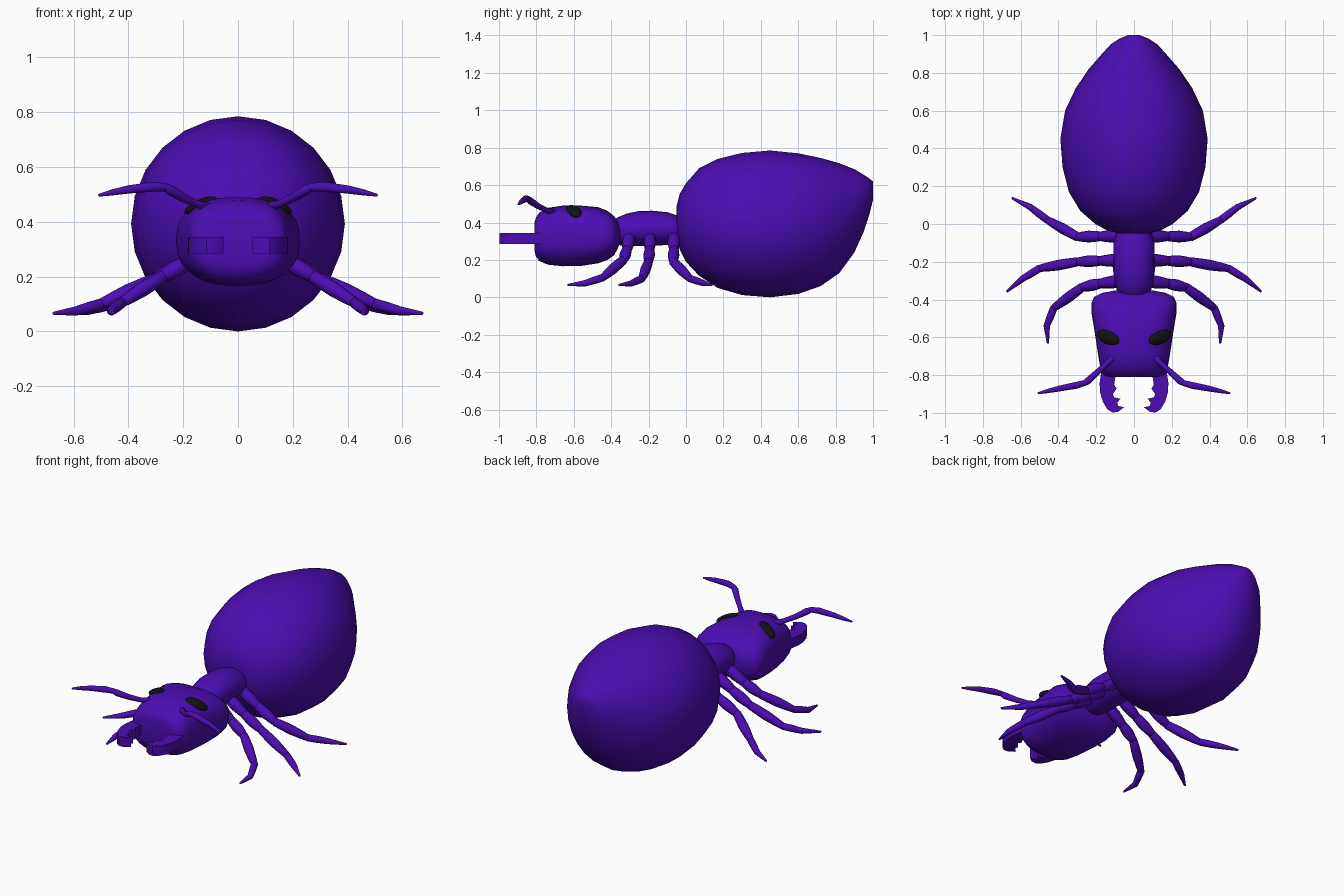
import bpy, bmesh, math
from mathutils import Vector, Matrix

if "Cube" in bpy.data.objects:
    bpy.data.objects.remove(bpy.data.objects["Cube"])


def material(name, color):
    m = bpy.data.materials.new(name)
    m.diffuse_color = color
    m.use_nodes = True
    m.node_tree.nodes["Principled BSDF"].inputs["Base Color"].default_value = m.diffuse_color
    return m


PURPLE = material("purple", (0.07, 0.004, 0.45, 1))
BLACK = material("black", (0.006, 0.006, 0.006, 1))


def finish(name, bm, mat=PURPLE, angle=50):
    bmesh.ops.recalc_face_normals(bm, faces=bm.faces[:])
    me = bpy.data.meshes.new(name)
    bm.to_mesh(me)
    bm.free()
    ob = bpy.data.objects.new(name, me)
    bpy.context.collection.objects.link(ob)
    me.materials.append(mat)
    bpy.ops.object.select_all(action='DESELECT')
    bpy.context.view_layer.objects.active = ob
    ob.select_set(True)
    bpy.ops.object.shade_smooth_by_angle(angle=math.radians(angle))
    return ob


def bridge(bm, rings):
    loops = [[bm.verts.new(p) for p in r] for r in rings]
    n = len(loops[0])
    for a, b in zip(loops, loops[1:]):
        for i in range(n):
            j = (i + 1) % n
            bm.faces.new((a[i], a[j], b[j], b[i]))
    bm.faces.new(loops[0])
    bm.faces.new(loops[-1])


def body(name, rows, sides=24, power=2.0):
    """Rows of (y, bottom z, top z, half width), superellipse sections."""
    rings = []
    for y, lo, hi, w in rows:
        ring = []
        for i in range(sides):
            t = 2 * math.pi * i / sides
            c, s = math.cos(t), math.sin(t)
            x = math.copysign(abs(c) ** (2 / power), c) * w
            z = math.copysign(abs(s) ** (2 / power), s) * (hi - lo) / 2
            ring.append((x, y, (lo + hi) / 2 + z))
        rings.append(ring)
    bm = bmesh.new()
    bridge(bm, rings)
    return finish(name, bm)


def limb(bm, pts, sides=12):
    """Round tube through (x, y, z, radius) points with rounded ends."""
    P = [Vector(p[:3]) for p in pts]
    R = [p[3] for p in pts]
    d0, d1 = (P[1] - P[0]).normalized(), (P[-1] - P[-2]).normalized()
    P = [P[0] - d0 * R[0] * .6, P[0] - d0 * R[0] * .4] + P + [P[-1] + d1 * R[-1] * .4, P[-1] + d1 * R[-1] * .6]
    R = [R[0] * .3, R[0] * .75] + R + [R[-1] * .75, R[-1] * .3]
    rings = []
    for i, p in enumerate(P):
        d = (P[min(i + 1, len(P) - 1)] - P[max(i - 1, 0)]).normalized()
        u = d.cross(Vector((0, 0, 1))).normalized()
        v = d.cross(u)
        rings.append([p + (u * math.cos(2 * math.pi * k / sides) + v * math.sin(2 * math.pi * k / sides)) * R[i]
                      for k in range(sides)])
    bridge(bm, rings)


def spindle(a, b, r0, rm, r1):
    """Segment that swells in the middle."""
    a, b = Vector(a), Vector(b)
    return [(*a.lerp(b, t), r) for t, r in ((0, r0), (.25, (r0 + rm * 2) / 3), (.5, rm), (.8, (rm + r1) / 2), (1, r1))]


# Abdomen, thorax and head
body("abdomen", [
    (-.05, .33, .49, .08), (-.035, .26, .55, .14), (0, .19, .61, .205), (.07, .115, .69, .285),
    (.17, .05, .74, .345), (.3, .012, .772, .378), (.45, .0, .785, .39), (.6, .018, .77, .365),
    (.72, .06, .745, .308), (.82, .13, .717, .24), (.9, .24, .685, .17), (.95, .35, .655, .125),
    (.98, .44, .635, .08), (1.0, .52, .62, .03)], 24)
body("thorax", [
    (-.4, .3, .39, .06), (-.37, .28, .425, .085), (-.32, .275, .447, .1), (-.25, .275, .462, .11),
    (-.18, .275, .463, .11), (-.1, .28, .455, .108), (-.04, .29, .435, .09), (.02, .32, .41, .06)], 20)
body("head", [
    (-.81, .25, .4, .12), (-.803, .22, .425, .155), (-.785, .195, .452, .173), (-.74, .175, .478, .182),
    (-.66, .166, .49, .195), (-.56, .168, .49, .21), (-.47, .182, .482, .225), (-.42, .2, .462, .226),
    (-.385, .225, .435, .21), (-.365, .26, .405, .17), (-.352, .3, .37, .1)], 28, 2.7)

LEGS = {
    "front": [(.05, -.30, .335), (.18, -.315, .255), (.275, -.335, .2), (.425, -.445, .105),
              (.462, -.54, .075), (.456, -.63, .066)],
    "middle": [(.05, -.19, .335), (.18, -.195, .255), (.3, -.2, .19), (.5, -.235, .1),
               (.59, -.29, .075), (.672, -.357, .066)],
    "back": [(.05, -.065, .335), (.18, -.065, .255), (.3, -.068, .19), (.46, .022, .1),
             (.55, .09, .077), (.645, .137, .066)],
}

for s, side in ((1, "right"), (-1, "left")):
    def flip(pts):
        return [(p[0] * s, *p[1:]) for p in pts]

    # Legs: hip, thigh, shin and curved foot
    for name, (a, b, c, d, e, f) in LEGS.items():
        bm = bmesh.new()
        limb(bm, flip(spindle(a, b, .026, .034, .025)))
        limb(bm, flip(spindle(b, c, .026, .031, .022)))
        limb(bm, flip(spindle(c, d, .024, .028, .019)))
        limb(bm, flip([(*d, .02), (*Vector(d).lerp(Vector(e), .5), .02), (*e, .017), (*f, .006)]))
        finish(f"{name}_leg_{side}", bm)

    # Antenna: stalk and whip
    bm = bmesh.new()
    limb(bm, flip([(.115, -.71, .455, .018), (.15, -.745, .465, .014), (.2, -.79, .487, .016),
                   (.245, -.832, .515, .019), (.268, -.845, .528, .014)]))
    limb(bm, flip([(.262, -.842, .526, .015), (.31, -.855, .528, .018), (.4, -.872, .518, .015),
                   (.46, -.885, .507, .011), (.507, -.896, .497, .005)]))
    finish(f"antenna_{side}", bm)

    # Flat toothed mandible
    outline = [(.09, -.76), (.17, -.76), (.182, -.84), (.18, -.89), (.165, -.94), (.142, -.98), (.115, -.998),
               (.085, -.995), (.052, -.97), (.085, -.963), (.088, -.945), (.072, -.925), (.105, -.918),
               (.112, -.9), (.092, -.872), (.105, -.85)]
    bm = bmesh.new()
    face = bm.faces.new([bm.verts.new((x * s, y, .285)) for x, y in outline])
    ext = bmesh.ops.extrude_face_region(bm, geom=[face])
    bmesh.ops.translate(bm, verts=[v for v in ext["geom"] if isinstance(v, bmesh.types.BMVert)], vec=(0, 0, .06))
    finish(f"mandible_{side}", bm, angle=35)

    # Eye: flattened ellipsoid lying on the head
    bm = bmesh.new()
    bmesh.ops.create_uvsphere(bm, u_segments=20, v_segments=12, radius=1)
    u = Vector((.062 * s, .026, -.028)).normalized()
    n = Vector((.42 * s, 0, .9))
    n = (n - u * n.dot(u)).normalized()
    v = n.cross(u)
    m = Matrix((u * .068, v * .036, n * .022)).transposed().to_4x4()
    bmesh.ops.transform(bm, matrix=Matrix.Translation((.137 * s, -.6, .46)) @ m, verts=bm.verts[:])
    finish(f"eye_{side}", bm, BLACK)
